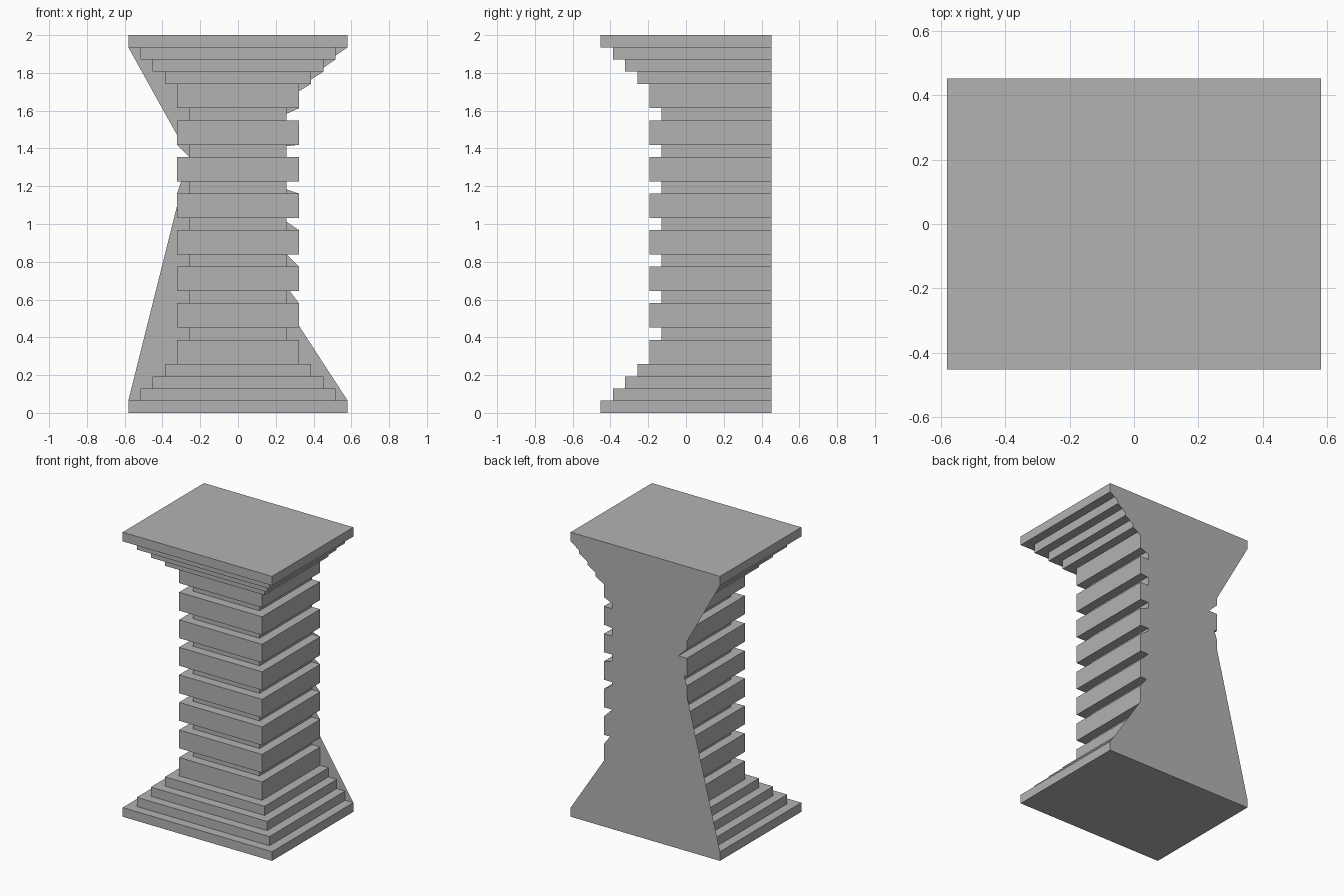
import bpy
import bmesh

if "Cube" in bpy.data.objects:
    bpy.data.objects.remove(bpy.data.objects["Cube"], do_unlink=True)

U = 2 / 31              # height of one thin step
HALF_W, HALF_D = 9, 7   # plinth half sizes in steps

stone = bpy.data.materials.new("grey stone")
stone.use_nodes = True
grey = (0.45, 0.45, 0.45, 1)
stone.diffuse_color = grey
stone.node_tree.nodes["Principled BSDF"].inputs["Base Color"].default_value = grey


def add_object(name, bm):
    mesh = bpy.data.meshes.new(name)
    bm.to_mesh(mesh)
    bm.free()
    mesh.materials.append(stone)
    obj = bpy.data.objects.new(name, mesh)
    bpy.context.collection.objects.link(obj)


# Tiers as (inset, height): stepped base, grooved shaft, stepped capital
flare = [(n, 1) for n in range(4)]
shaft = [(4, 2)] + [(5, 1), (4, 2)] * 7
tiers = flare + shaft + flare[::-1]

# Rows of the stepped profile: bottom and top of every tier
rows = []
z = 0
for inset, height in tiers:
    rows += [(inset, z), (inset, z + height)]
    z += height

# Stepped column: U-shaped rows bridged into walls and ledges, open at the back
bm = bmesh.new()
loops = []
for inset, z in rows:
    w, front = HALF_W - inset, inset - HALF_D
    corners = [(-w, HALF_D), (-w, front), (w, front), (w, HALF_D)]
    loops.append([bm.verts.new((x * U, y * U, z * U)) for x, y in corners])
for low, high in zip(loops, loops[1:]):
    for i in range(3):
        bm.faces.new((low[i], low[i + 1], high[i + 1], high[i]))
bm.faces.new(loops[0][::-1])
bm.faces.new(loops[-1])
add_object("stepped_column", bm)

# Back panel: flat fan spread from one groove corner on the right side
right = [(HALF_W - n, z) for n, z in rows]
left = [(n - HALF_W, z) for n, z in reversed(rows)]
outline = right + left
ax, az = -4, 21
bm = bmesh.new()
for (x1, z1), (x2, z2) in zip(outline, outline[1:] + outline[:1]):
    area = (x1 - ax) * (z2 - az) - (x2 - ax) * (z1 - az)
    if area > 0:
        tri = [(ax, az), (x2, z2), (x1, z1)]
        bm.faces.new([bm.verts.new((x * U, HALF_D * U, z * U)) for x, z in tri])
bmesh.ops.remove_doubles(bm, verts=bm.verts, dist=0.0001)
add_object("back_panel", bm)
